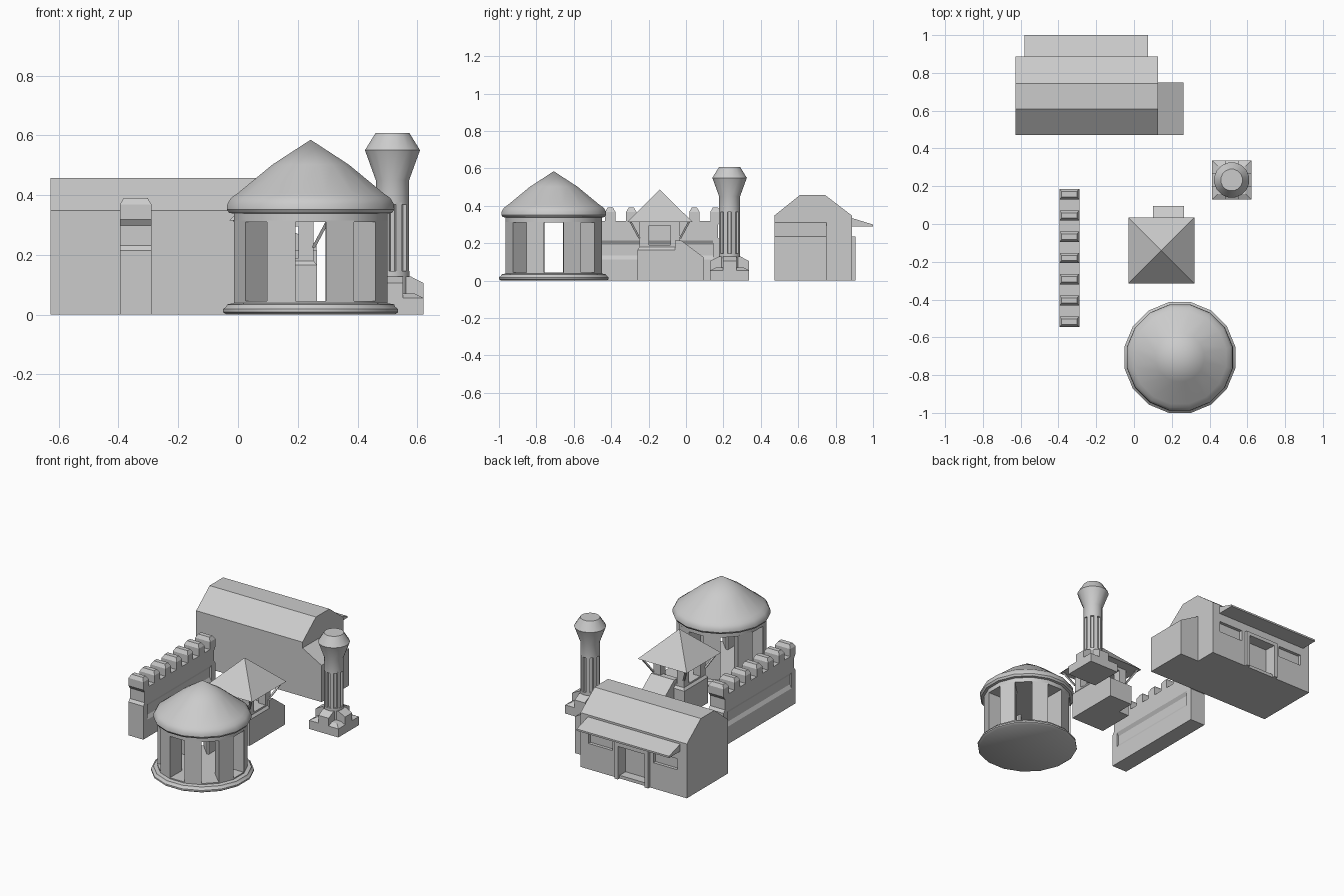
import bpy, bmesh, math
from mathutils import Vector

if "Cube" in bpy.data.objects:
    bpy.data.objects.remove(bpy.data.objects["Cube"])


def finish(name, bm, smooth=None):
    bmesh.ops.remove_doubles(bm, verts=bm.verts, dist=1e-5)
    bmesh.ops.recalc_face_normals(bm, faces=bm.faces)
    me = bpy.data.meshes.new(name)
    bm.to_mesh(me)
    bm.free()
    ob = bpy.data.objects.new(name, me)
    bpy.context.collection.objects.link(ob)
    bpy.ops.object.select_all(action='DESELECT')
    ob.select_set(True)
    bpy.context.view_layer.objects.active = ob
    if smooth:
        bpy.ops.object.shade_smooth_by_angle(angle=math.radians(smooth))
    return ob


def loft(name, low, high):
    """Closed solid between two matching outlines."""
    bm = bmesh.new()
    a = [bm.verts.new(p) for p in low]
    b = [bm.verts.new(p) for p in high]
    n = len(a)
    bm.faces.new(a[::-1])
    bm.faces.new(b)
    for i in range(n):
        bm.faces.new((a[i], a[(i + 1) % n], b[(i + 1) % n], b[i]))
    return finish(name, bm)


def prism(name, pts, vec):
    return loft(name, pts, [Vector(p) + Vector(vec) for p in pts])


def rect(x0, x1, y0, y1, z, d=0.0):
    return [(x0 + d, y0 + d, z), (x1 - d, y0 + d, z), (x1 - d, y1 - d, z), (x0 + d, y1 - d, z)]


def box(name, x0, x1, y0, y1, z0, z1, inset=0.0):
    return loft(name, rect(x0, x1, y0, y1, z0), rect(x0, x1, y0, y1, z1, inset))


def lathe(name, cx, cy, profile, n=16, smooth=35):
    bm = bmesh.new()
    rings = []
    for r, z in profile:
        if r == 0:
            rings.append([bm.verts.new((cx, cy, z))] * n)
        else:
            rings.append([bm.verts.new((cx + r * math.cos(t), cy + r * math.sin(t), z))
                          for t in (2 * math.pi * (i + .5) / n for i in range(n))])
    for a, b in zip(rings, rings[1:]):
        for i in range(n):
            j = (i + 1) % n
            bm.faces.new(list(dict.fromkeys((a[i], a[j], b[j], b[i]))))
    return finish(name, bm, smooth)


def polar(cx, cy, ang, uv, z):
    c, s = math.cos(ang), math.sin(ang)
    return [(cx + u * c - v * s, cy + u * s + v * c, z) for u, v in uv]


def cut(ob, *dims):
    cutter = box("cutter", *dims)
    m = ob.modifiers.new("cut", 'BOOLEAN')
    m.object, m.operation, m.solver = cutter, 'DIFFERENCE', 'EXACT'
    bpy.context.view_layer.objects.active = ob
    bpy.ops.object.modifier_apply(modifier=m.name)
    bpy.data.objects.remove(cutter)


# Round pavilion: base, wedge pillars, roof
PX, PY = .243, -.707
lathe("pavilion_base", PX, PY, [(0, 0), (.287, 0), (.299, .008), (.299, .018), (.288, .026),
                                (.285, .034), (.262, .038), (.262, .045), (0, .045)])
for k in range(8):
    uv = [(.257, -.051), (.257, .051), (.145, .006), (.145, -.006)]
    prism("pavilion_pillar", polar(PX, PY, math.radians(22.5 + 45 * k), uv, .04), (0, 0, .275))
lathe("pavilion_roof", PX, PY, [(0, .31), (.262, .31), (.262, .338), (.278, .34), (.286, .352),
                                (.284, .37), (.272, .39), (.25, .405), (.13, .502), (0, .585)])

# Battlement wall: grooved body, end piers, merlons
WX, W, YA, YB = -.3425, .053, -.545, .185
side = [(W, 0), (W, .112), (.04, .134), (.04, .193), (W, .214), (W, .32)]
outline = side + [(-x, z) for x, z in reversed(side)]
prism("wall_body", [(WX + x, YA + .016, z) for x, z in outline], (0, YB - YA - .032, 0))
pier = [(.04, 0), (0, 0), (0, .214), (.014, .231), (.014, .298), (0, .318), (0, .32), (.04, .32)]
for y, s in ((YA, 1), (YB, -1)):
    prism("wall_end_pier", [(WX - W, y + s * d, z) for d, z in pier], (2 * W, 0, 0))
for i in range(7):
    y = -.18 + .1125 * (i - 3)
    box("merlon_block", WX - W, WX + W, y - .0275, y + .0275, .318, .368)
    box("merlon_cap", WX - W, WX + W, y - .0275, y + .0275, .368, .39, .013)

# Gatehouse: lower block, sill slope, windowed upper room, roof, lean-to, braces
TX, TY, H = .145, -.14, .12
box("gatehouse_base", TX - H, TX + H, TY - H, TY + H, 0, .165)
box("gatehouse_sill", TX - H, TX + H, TY - H, TY + H, .165, .18, .012)
room = box("gatehouse_room", TX - .108, TX + .108, TY - .108, TY + .108, .17, .325)
cut(room, TX - .058, TX + .058, TY - .2, TY + .2, .19, .295)
cut(room, TX - .2, TX + .2, TY - .058, TY + .058, .19, .295)
E = .174
bm = bmesh.new()
corners = [bm.verts.new(p) for p in rect(TX - E, TX + E, TY - E, TY + E, .315)]
apex = bm.verts.new((TX, TY, .487))
bm.faces.new(corners)
for i in range(4):
    bm.faces.new((corners[i], corners[(i + 1) % 4], apex))
finish("gatehouse_roof", bm)
prism("gatehouse_lean_to", [(.1, -.06, 0), (.1, .095, 0), (.1, .095, .125), (.1, -.025, .215),
                            (.1, -.06, .215)], (.165, 0, 0))
for sx in (-1, 1):
    for sy in (-1, 1):
        def sq(d, z):
            x, y = TX + sx * d, TY + sy * d
            return rect(x - .006, x + .006, y - .006, y + .006, z)
        loft("roof_brace", sq(.108, .225), sq(.158, .318))

# Flared column: stepped cross base, ribbed shaft, head
CX, CY = .517, .233
box("column_plinth", CX - .104, CX + .104, CY - .104, CY + .104, 0, .055)
box("column_plinth_slope", CX - .104, CX + .104, CY - .104, CY + .104, .055, .07, .03)
arm = [(-.104, .0), (.104, .0), (.104, .105), (.06, .128), (-.06, .128), (-.104, .105)]
prism("column_foot_x", [(CX + d, CY - .036, z) for d, z in arm], (0, .072, 0))
prism("column_foot_y", [(CX - .036, CY + d, z) for d, z in arm], (.072, 0, 0))
lathe("column_collar", CX, CY, [(0, .05), (.058, .05), (.058, .145), (0, .145)])
lathe("column_core", CX, CY, [(0, .14), (.044, .14), (.044, .375), (0, .375)])
for k in range(8):
    uv = [(.056, -.011), (.056, .011), (.035, .009), (.035, -.009)]
    prism("column_rib", polar(CX, CY, math.radians(22.5 + 45 * k), uv, .14), (0, 0, .235))
lathe("column_head", CX, CY, [(0, .368), (.057, .368), (.057, .45), (.094, .55),
                              (.058, .607), (0, .607)])

# Barn: gambrel body with back recesses, door frame, awning, side lean-to
X0, X1, Y0, Y1 = -.627, .127, .472, .887
gable = [(Y0, 0), (Y1, 0), (Y1, .348), (.745, .457), (.608, .457), (Y0, .348)]
barn = prism("barn_body", [(X0, y, z) for y, z in gable], (X1 - X0, 0, 0))
cut(barn, -.34, -.15, Y1 - .06, Y1 + .1, .02, .215)
cut(barn, -.10, .07, Y1 - .02, Y1 + .1, .165, .235)
cut(barn, -.56, -.39, Y1 - .02, Y1 + .1, .165, .235)
for x in (-.365, -.15):
    box("door_post", x, x + .025, Y1 - .01, .905, 0, .235)
box("door_lintel", -.365, -.125, Y1 - .01, .905, .212, .235)
prism("barn_awning", [(-.58, .88, .337), (-.58, 1.0, .3), (-.58, 1.0, .289), (-.58, .88, .289)],
      (.655, 0, 0))
prism("barn_lean_to", [(.12, Y0, 0), (.262, Y0, 0), (.262, Y0, .235), (X1, Y0, .31), (.12, Y0, .31)],
      (0, .278, 0))
for o in list(bpy.data.objects):
    if o.name == "barn_body":
        bpy.context.view_layer.objects.active = o
